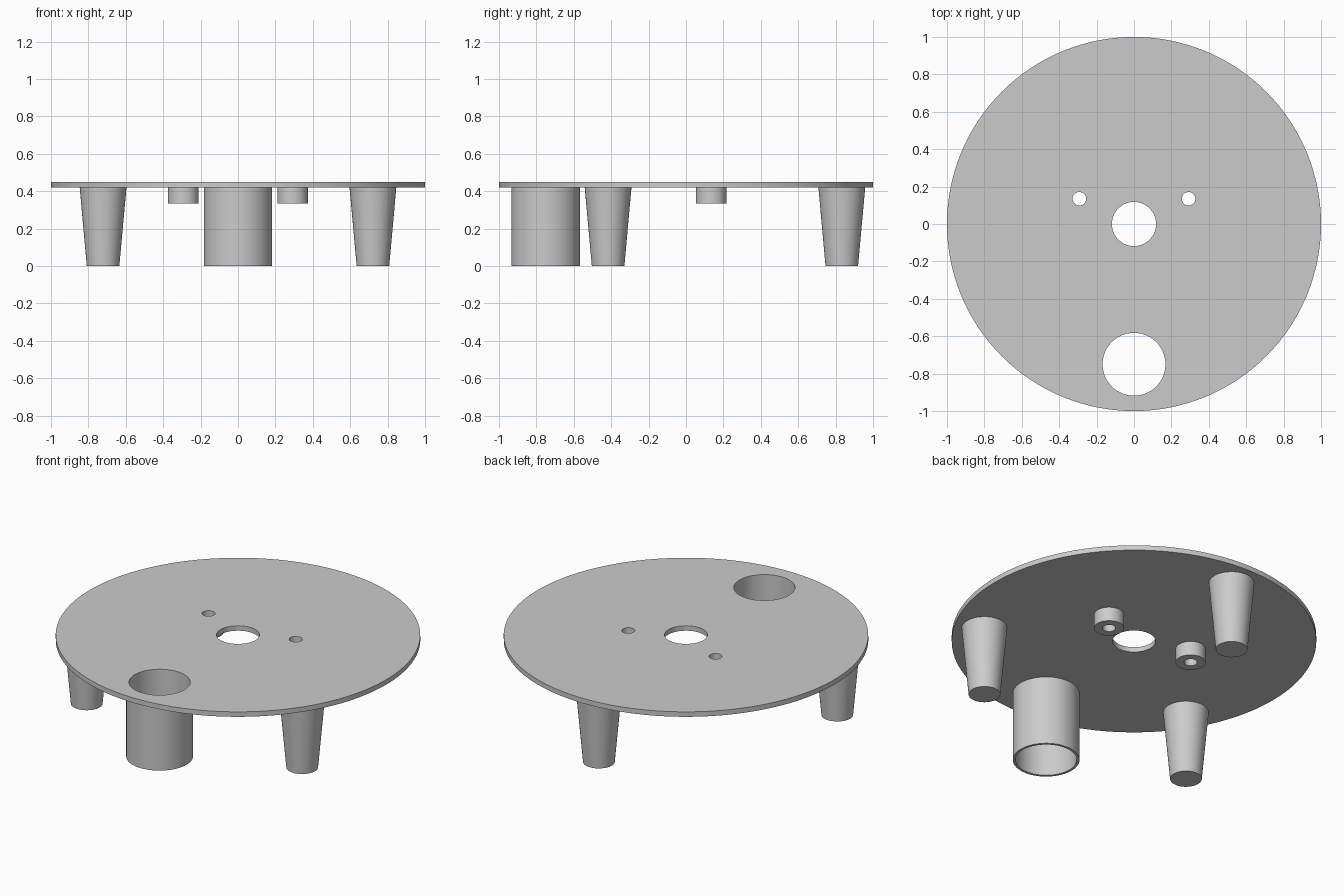
import bpy
import bmesh
from math import cos, sin, pi, radians
from mathutils import Matrix

cube = bpy.data.objects.get("Cube")
if cube:
    bpy.data.objects.remove(cube, do_unlink=True)

UNDERSIDE, TOP = 0.42, 0.45
TUBE_Y, TUBE_BORE = -0.75, 0.168
BOSS_X, BOSS_Y, BOSS_BORE = 0.292, 0.135, 0.036
LEG_CIRCLE = 0.833

grey = bpy.data.materials.new("plain_grey")
grey.use_nodes = True
grey.diffuse_color = (0.6, 0.6, 0.6, 1)
grey.node_tree.nodes["Principled BSDF"].inputs["Base Color"].default_value = (0.6, 0.6, 0.6, 1)


def finish(name, bm):
    """Turn a bmesh into a smooth-shaded object with crisp edges."""
    bmesh.ops.recalc_face_normals(bm, faces=bm.faces)
    mesh = bpy.data.meshes.new(name)
    bm.to_mesh(mesh)
    bm.free()
    mesh.materials.append(grey)
    obj = bpy.data.objects.new(name, mesh)
    bpy.context.collection.objects.link(obj)
    bpy.ops.object.select_all(action='DESELECT')
    obj.select_set(True)
    bpy.context.view_layer.objects.active = obj
    bpy.ops.object.shade_smooth_by_angle(angle=radians(30))
    return obj


def ring(bm, x, y, z, radius, sides):
    return bmesh.ops.create_circle(bm, segments=sides, radius=radius,
                                   matrix=Matrix.Translation((x, y, z)))["verts"]


def tube(name, x, y, bottom, outer, inner, sides=64):
    """Hollow cylinder hanging from the underside of the plate."""
    bm = bmesh.new()
    loops = [ring(bm, x, y, z, r, sides) for r, z in
             ((outer, UNDERSIDE), (outer, bottom), (inner, bottom), (inner, UNDERSIDE))]
    for a, b in zip(loops, loops[1:] + loops[:1]):
        for i in range(sides):
            j = (i + 1) % sides
            bm.faces.new((a[i], a[j], b[j], b[i]))
    return finish(name, bm)


def leg(name, angle):
    """Solid tapered leg, wider at the plate."""
    bm = bmesh.new()
    place = Matrix.Translation((LEG_CIRCLE * cos(angle), LEG_CIRCLE * sin(angle), UNDERSIDE / 2))
    bmesh.ops.create_cone(bm, cap_ends=True, segments=64, radius1=0.087, radius2=0.125,
                          depth=UNDERSIDE, matrix=place)
    return finish(name, bm)


# Round plate with four through holes
bm = bmesh.new()
ring(bm, 0, 0, UNDERSIDE, 1.0, 128)
ring(bm, 0, 0, UNDERSIDE, 0.118, 64)
ring(bm, 0, TUBE_Y, UNDERSIDE, TUBE_BORE, 64)
for side in (-1, 1):
    ring(bm, side * BOSS_X, BOSS_Y, UNDERSIDE, BOSS_BORE, 64)
bmesh.ops.triangle_fill(bm, edges=bm.edges[:], use_beauty=True, normal=(0, 0, 1))
raised = bmesh.ops.extrude_face_region(bm, geom=bm.faces[:], use_keep_orig=True)["geom"]
bmesh.ops.translate(bm, vec=(0, 0, TOP - UNDERSIDE),
                    verts=[v for v in raised if isinstance(v, bmesh.types.BMVert)])
finish("round_plate", bm)

# Open tube at the front and two small screw bosses
tube("front_tube", 0, TUBE_Y, 0, 0.183, TUBE_BORE)
for side, label in ((1, "left"), (-1, "right")):
    tube(label + "_screw_boss", side * BOSS_X, BOSS_Y, 0.335, 0.082, BOSS_BORE)

# Three evenly spaced legs
for label, degrees in (("back", 90), ("right", 210), ("left", 330)):
    leg(label + "_leg", radians(degrees))
